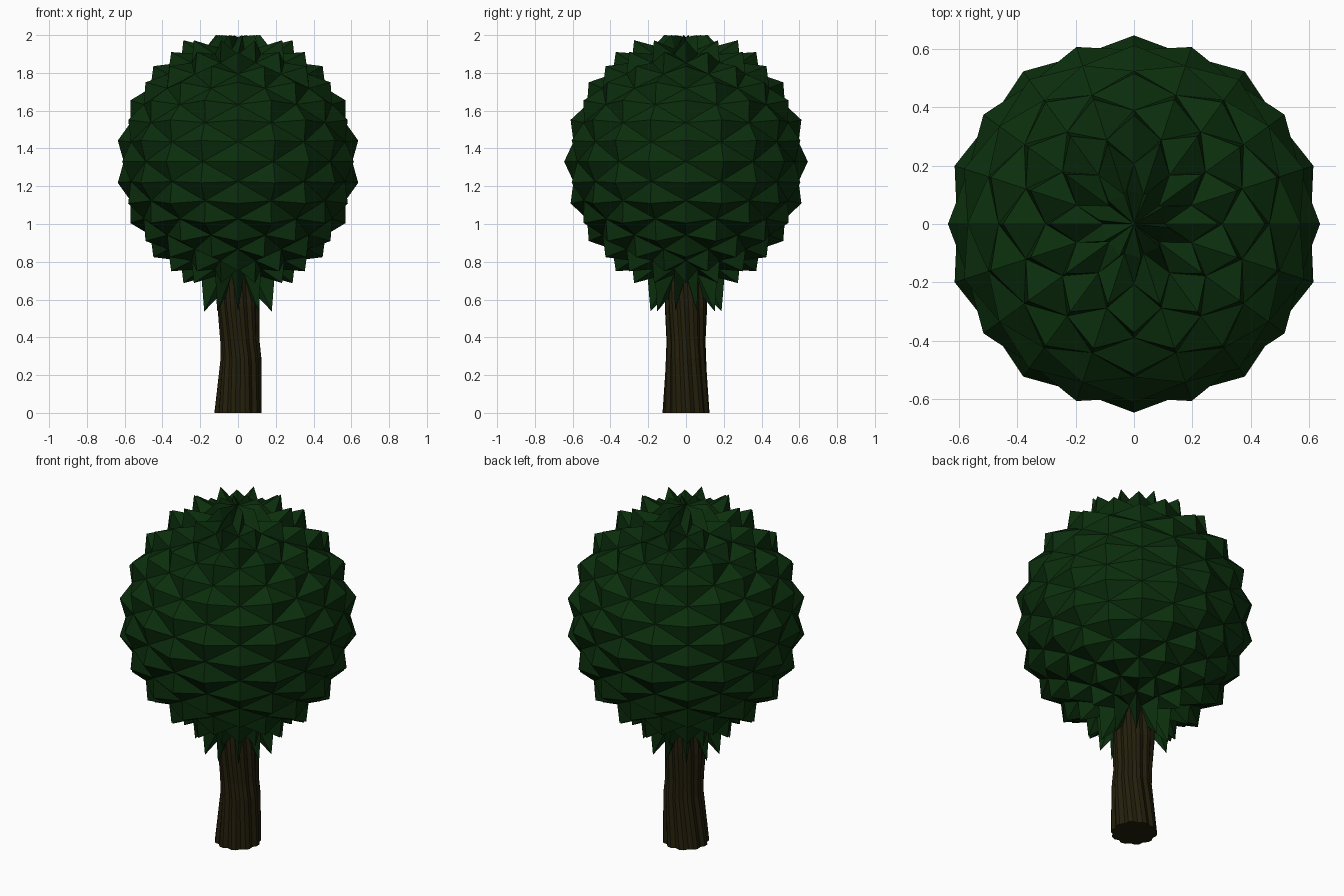
import bpy, bmesh, math
from math import sin, cos, pi, radians

cube = bpy.data.objects.get("Cube")
if cube:
    bpy.data.objects.remove(cube, do_unlink=True)


def material(name, rgb):
    mat = bpy.data.materials.new(name)
    mat.use_nodes = True
    col = (*rgb, 1.0)
    mat.diffuse_color = col
    bsdf = mat.node_tree.nodes["Principled BSDF"]
    bsdf.inputs["Base Color"].default_value = col
    bsdf.inputs["Roughness"].default_value = 0.9
    return mat


def finish(bm, name, mat):
    bmesh.ops.recalc_face_normals(bm, faces=bm.faces)
    mesh = bpy.data.meshes.new(name)
    bm.to_mesh(mesh)
    bm.free()
    mesh.materials.append(mat)
    obj = bpy.data.objects.new(name, mesh)
    bpy.context.collection.objects.link(obj)
    return obj


def ring_vert(bm, r, angle, z, cx=0.0):
    return bm.verts.new((cx + r * cos(angle), r * sin(angle), z))


leaf = material("dark leaf green", (0.0033, 0.027, 0.0037))
bark = material("dark bark brown", (0.017, 0.0135, 0.0035))

# Leafy crown: latitude grid whose alternate vertices are pulled out to spikes
SEGS, MID, VALLEY = 20, 1.33, 0.605
bm = bmesh.new()
rings = []
for j in range(-8, 9):
    ring = []
    for i in range(SEGS):
        lon = pi / 2 + 2 * pi * i / SEGS
        lat, radius = radians(10 * j), VALLEY
        tip = (i + j) % 2 == 0
        if tip:                  # spikes grow and spread outward near the poles
            lat -= radians(4.2 * (j / 7) ** 3)
            radius = 0.645 + 0.06 * (j / 7) ** 2
        r, z = radius * cos(lat), MID + radius * sin(lat)
        if tip and j == -8:      # long hanging leaves around the trunk
            r, z = 0.188, 0.537
        elif tip and j == 8:     # swirled tuft on top
            r, z, lon = 0.118, 2.0, lon + radians(12)
        ring.append(ring_vert(bm, r, lon, z))
    rings.append(ring)

# Each cell folds along the diagonal joining its two valley vertices
for j in range(len(rings) - 1):
    low, high = rings[j], rings[j + 1]
    for i in range(SEGS):
        k = (i + 1) % SEGS
        a, b, c, d = low[i], low[k], high[k], high[i]
        if (i + j) % 2 == 0:
            tris = (a, b, d), (b, c, d)
        else:
            tris = (a, b, c), (a, c, d)
        for tri in tris:
            bm.faces.new(tri)

# Poles
for ring, z in ((rings[0], MID - VALLEY), (rings[-1], 1.99)):
    pole = bm.verts.new((0, 0, z))
    for i in range(SEGS):
        bm.faces.new((ring[i], ring[(i + 1) % SEGS], pole))
finish(bm, "crown", leaf)

# Trunk: ridged bark profile lofted along a slight bend, gently twisted
LOBES = 10
levels = [(0.0, 0.125, 0.0), (0.29, 0.108, 0.016),
          (0.38, 0.104, 0.010), (0.56, 0.112, 0.003), (0.78, 0.112, 0.0)]
bm = bmesh.new()
loops = []
n = LOBES * 3
for z, radius, cx in levels:
    loop = []
    for i in range(n):
        # two ridge points followed by one narrow crease
        r = radius * (0.9 if i % 3 == 2 else 1.0)
        loop.append(ring_vert(bm, r, 2 * pi * i / n - 0.5 * z, z, cx))
    loops.append(loop)
for low, high in zip(loops, loops[1:]):
    for i in range(n):
        k = (i + 1) % n
        bm.faces.new((low[i], low[k], high[k], high[i]))
bm.faces.new(loops[0])
bm.faces.new(loops[-1])
finish(bm, "trunk", bark)
